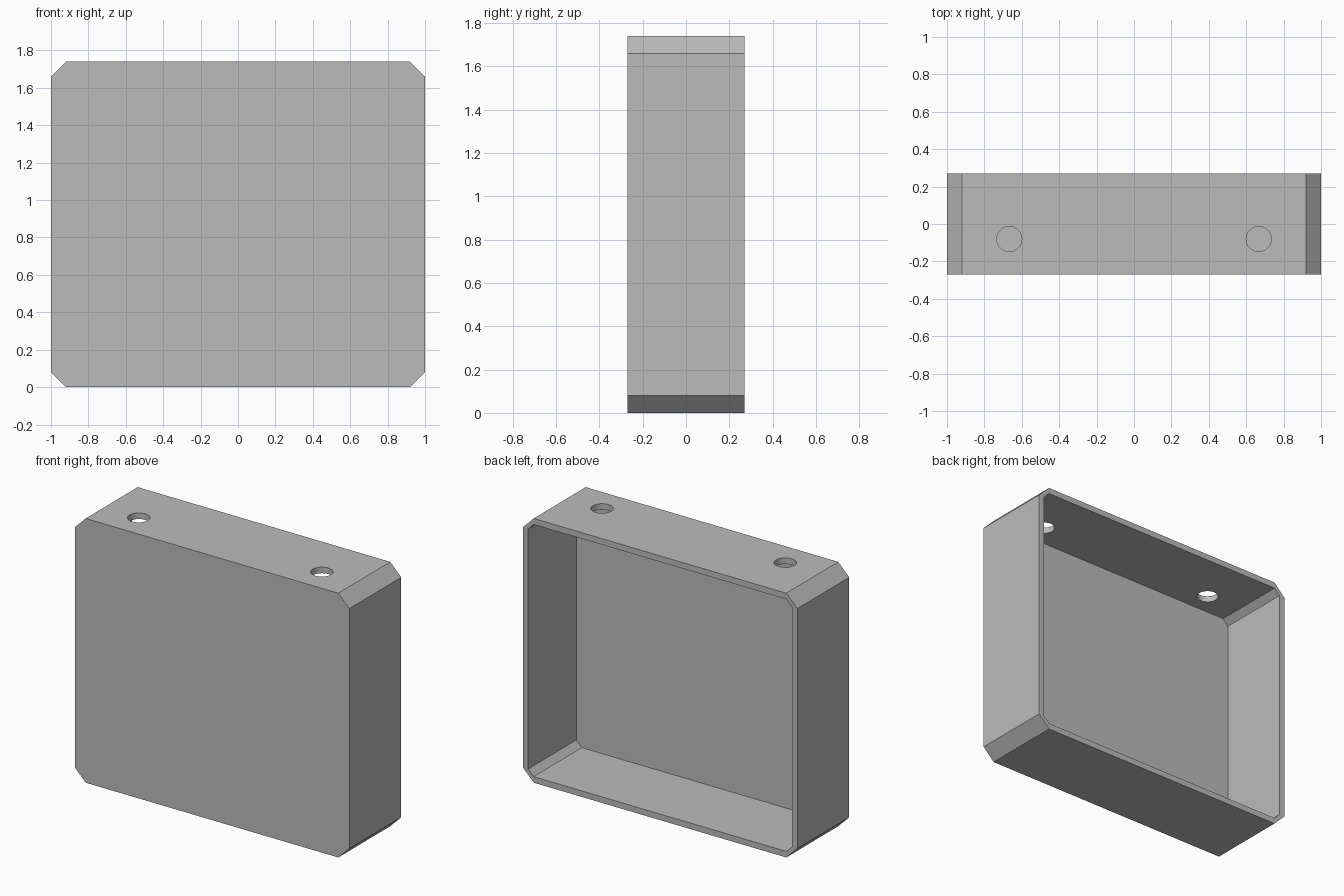
import bpy
import bmesh

if "Cube" in bpy.data.objects:
    bpy.data.objects.remove(bpy.data.objects["Cube"], do_unlink=True)

WIDTH, DEPTH, HEIGHT = 2.0, 0.54, 1.74
WALL, CHAMFER = 0.04, 0.08

grey = bpy.data.materials.new("plain grey")
grey.use_nodes = True
grey.diffuse_color = (0.5, 0.5, 0.5, 1)
grey.node_tree.nodes["Principled BSDF"].inputs["Base Color"].default_value = (0.5, 0.5, 0.5, 1)


def chamfered_block(name, inset, chamfer, y_front, y_back):
    """Octagonal outline in the xz plane, extruded along y."""
    hw, hh = WIDTH / 2 - inset, HEIGHT / 2 - inset
    quarter = [(hw, hh - chamfer), (hw - chamfer, hh)]
    outline = quarter + [(-x, z) for x, z in reversed(quarter)]
    outline += [(-x, -z) for x, z in outline]
    bm = bmesh.new()
    face = bm.faces.new([bm.verts.new((x, y_front, z + HEIGHT / 2)) for x, z in outline])
    new = bmesh.ops.extrude_face_region(bm, geom=[face])["geom"]
    bmesh.ops.translate(bm, vec=(0, y_back - y_front, 0),
                        verts=[v for v in new if isinstance(v, bmesh.types.BMVert)])
    bmesh.ops.recalc_face_normals(bm, faces=bm.faces)
    mesh = bpy.data.meshes.new(name)
    bm.to_mesh(mesh)
    bm.free()
    mesh.materials.append(grey)
    obj = bpy.data.objects.new(name, mesh)
    bpy.context.collection.objects.link(obj)
    return obj


# Outer shell and the cavity open to the back
case = chamfered_block("open_case", 0, CHAMFER, -DEPTH / 2, DEPTH / 2)
cutters = [chamfered_block("cavity_cutter", WALL, CHAMFER - WALL,
                           -DEPTH / 2 + WALL, DEPTH / 2 + 0.1)]

# Two round holes through the top wall
for side, x in (("left", 0.667), ("right", -0.667)):
    bpy.ops.mesh.primitive_cylinder_add(vertices=48, radius=0.067, depth=0.2,
                                        location=(x, -0.08, HEIGHT))
    hole = bpy.context.object
    hole.name = side + "_hole_cutter"
    hole.data.materials.append(grey)
    cutters.append(hole)

# Cut, then remove the helpers
for cutter in cutters:
    cutter.hide_render = True
    mod = case.modifiers.new(cutter.name, "BOOLEAN")
    mod.operation, mod.solver, mod.object = "DIFFERENCE", "EXACT", cutter

bpy.ops.object.select_all(action="DESELECT")
case.select_set(True)
bpy.context.view_layer.objects.active = case
for mod in list(case.modifiers):
    bpy.ops.object.modifier_apply(modifier=mod.name)
for cutter in cutters:
    bpy.data.objects.remove(cutter, do_unlink=True)
bpy.ops.object.shade_smooth_by_angle()
